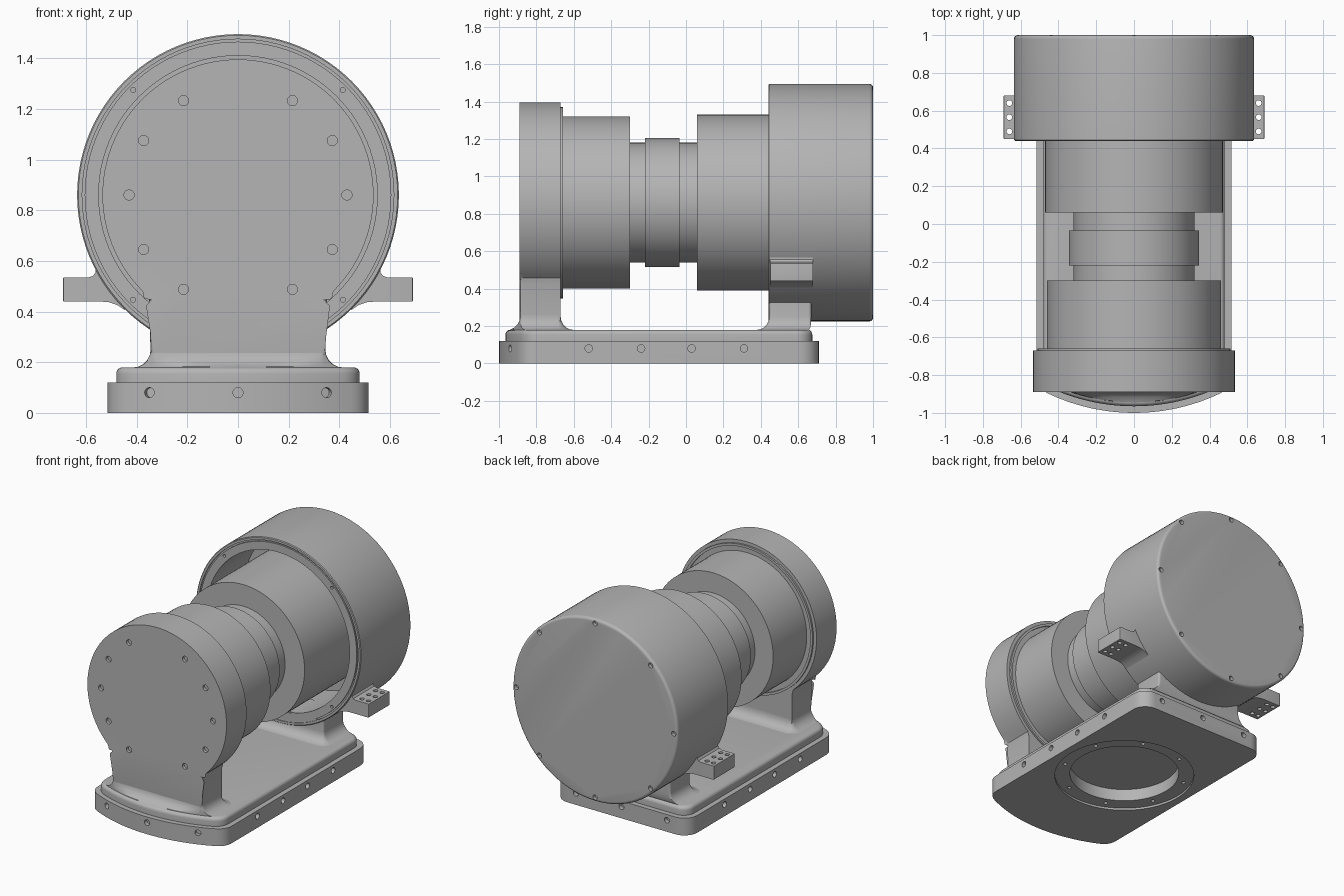
import bpy, bmesh
from math import sin, cos, pi, sqrt, radians
from mathutils import Vector

cube = bpy.data.objects.get("Cube")
if cube:
    bpy.data.objects.remove(cube, do_unlink=True)

grey = bpy.data.materials.new("machine_grey")
grey.use_nodes = True
grey.diffuse_color = (0.46, 0.46, 0.46, 1)
for node in grey.node_tree.nodes:
    if node.type == 'BSDF_PRINCIPLED':
        node.inputs["Base Color"].default_value = grey.diffuse_color

AXIS = 0.86      # height of the barrel axis
BOW = 1.06       # radius of the bowed front edge of the base
parts = []


def finish(name, bm):
    bmesh.ops.recalc_face_normals(bm, faces=bm.faces)
    mesh = bpy.data.meshes.new(name)
    bm.to_mesh(mesh)
    bm.free()
    obj = bpy.data.objects.new(name, mesh)
    bpy.context.collection.objects.link(obj)
    return obj


def loft(name, rings, bevel_rule=None, width=0.02):
    """Skin equal-length rings of points and cap both ends."""
    bm = bmesh.new()
    rows = [[bm.verts.new(p) for p in ring] for ring in rings]
    n = len(rows[0])
    for a, b in zip(rows, rows[1:]):
        for i in range(n):
            j = (i + 1) % n
            bm.faces.new((a[i], a[j], b[j], b[i]))
    bm.faces.new(rows[0])
    bm.faces.new(rows[-1])
    if bevel_rule:
        edges = [e for e in bm.edges if all(bevel_rule(v.co) for v in e.verts)]
        bmesh.ops.bevel(bm, geom=edges, offset=width, segments=4,
                        profile=0.5, affect='EDGES')
    obj = finish(name, bm)
    obj.data.materials.append(grey)
    parts.append(obj)
    return obj


def turned(name, profile, n=96):
    """Revolve (y, radius) pairs about the barrel axis."""
    return loft(name, [[(r * cos(2 * pi * i / n), y, AXIS + r * sin(2 * pi * i / n))
                        for i in range(n)] for y, r in profile])


def cut(obj, holes, n=16):
    """Sink round holes: (centre on surface, direction, radius, depth)."""
    bm = bmesh.new()
    for centre, axis, radius, depth in holes:
        turn = Vector(axis).to_track_quat('Z', 'Y').to_matrix().to_4x4()
        turn.translation = Vector(centre)
        bmesh.ops.create_cone(bm, cap_ends=True, segments=n, radius1=radius,
                              radius2=radius, depth=2 * depth, matrix=turn)
    cutter = finish("hole_cutter", bm)
    cutter.hide_render = True
    mod = obj.modifiers.new("holes", 'BOOLEAN')
    mod.operation, mod.solver, mod.object = 'DIFFERENCE', 'EXACT', cutter
    bpy.context.view_layer.objects.active = obj
    bpy.ops.object.modifier_apply(modifier=mod.name)
    bpy.data.objects.remove(cutter, do_unlink=True)


def bow(x, y0):
    return y0 + BOW - sqrt(BOW ** 2 - x ** 2)


def base_outline(inset, z):
    hx, y0, y1, r = 0.515 - inset, -1 + inset, 0.71 - inset, 0.1 - inset / 2
    w = hx - 0.07
    pts = [(w * i / 10, bow(w * i / 10, y0)) for i in range(11)]
    yf = pts[-1][1]
    for i in range(1, 9):                      # soft front corner
        t = i / 8
        pts.append(((1 - t) ** 2 * w + (1 - (1 - t) ** 2) * hx,
                    yf + 0.06 * t * (1 - t) + 0.1 * t * t))
    for i in range(9):                         # round rear corner
        a = pi / 2 * i / 8
        pts.append((hx - r + r * cos(a), y1 - r + r * sin(a)))
    return [(x, y, z) for x, y in pts] + [(-x, y, z) for x, y in reversed(pts[1:])]


# Base plate with side holes and a stepped round pocket underneath
base = loft("base_plate", [base_outline(0, 0), base_outline(0, 0.12)])
POCKET_Y = -0.1
cut(base, [((0, POCKET_Y, 0), (0, 0, 1), 0.46, 0.015)], 80)
cut(base, [((0, POCKET_Y, 0), (0, 0, 1), 0.36, 0.1)], 80)
cut(base, [((0.41 * cos(a), POCKET_Y + 0.41 * sin(a), 0.015), (0, 0, 1), 0.013, 0.03)
           for a in [pi / 8 + pi / 4 * i for i in range(8)]])
side_holes = [((s * 0.515, y, 0.08), (1, 0, 0), 0.02, 0.03)
              for s in (-1, 1) for y in (-0.52, -0.24, 0.03, 0.31)]
end_holes = [((x, y, 0.08), (x * k, 1, 0), 0.02, 0.03)
             for x in (-0.35, 0, 0.35)
             for y, k in ((bow(x, -1), -0.9), (0.71, 0))]
cut(base, side_holes + end_holes)

# Raised deck with a rounded top edge
steps = [pi / 2 * i / 5 for i in range(6)]
loft("base_deck", [base_outline(0.035, 0.12)] +
     [base_outline(0.035 + 0.025 * (1 - cos(a)), 0.155 + 0.025 * sin(a)) for a in steps])


# Pedestal feet flaring into the deck
def foot(name, y0, y1, top):
    def ring(d, z):
        hx, r, out = 0.345 + d, 0.015 + d, []
        for cx, cy, start in ((hx - r, y1 + d - r, 0), (r - hx, y1 + d - r, 1),
                              (r - hx, y0 - d + r, 2), (hx - r, y0 - d + r, 3)):
            for i in range(9):
                a = pi / 2 * (start + i / 8)
                x, y = cx + r * cos(a), cy + r * sin(a)
                out.append((x, min(max(y, bow(x, -0.945)), 0.67 - 0.2 * d), z))
            if start == 2:                     # follow the bowed front edge
                for i in range(1, 12):
                    x = (r - hx) * (1 - i / 6)
                    out.append((x, max(y0 - d, bow(x, -0.945)), z))
        return out
    flare = 0.07
    rings = [ring(flare * (1 - sin(a)), 0.179 + flare * (1 - cos(a))) for a in steps]
    loft(name, rings + [ring(0, top)])


foot("front_foot", -0.888, -0.67, 0.26)
foot("rear_foot", 0.445, 0.67, 0.325)

# Front housing: disc and neck in one outline
R, NECK = 0.535, 0.345
low = -sqrt(R ** 2 - NECK ** 2)
a0 = -0.8701
keyhole = [(NECK, 0.18), (NECK, AXIS + low - 0.025), (NECK + 0.006, AXIS + low - 0.008)]
keyhole += [(R * cos(a), AXIS + R * sin(a))
            for a in [a0 + 0.02 + (pi - 2 * a0 - 0.04) * i / 80 for i in range(81)]]
keyhole += [(-x, z) for x, z in reversed(keyhole[:3])]
front = loft("front_housing", [[(x, y, z) for x, z in keyhole] for y in (-0.89, -0.67)],
             lambda c: c.y < -0.88, 0.018)
cut(front, [((0.43 * cos(a), -0.89, AXIS + 0.43 * sin(a)), (0, 1, 0), 0.02, 0.02)
            for a in [radians(30 * i) for i in range(12) if i not in (3, 9)]])
turned("front_housing_lip", [(-0.68, 0.512), (-0.658, 0.512), (-0.658, 0.495),
                             (-0.669, 0.495)])

# Barrel sections
for name, y0, y1, r in (("front_barrel", -0.68, -0.30, 0.46),
                        ("shaft_sleeve", -0.31, 0.07, 0.32),
                        ("coupling_collar", -0.22, -0.035, 0.345),
                        ("rear_barrel", 0.06, 0.86, 0.47)):
    turned(name, [(y0, r), (y1, r)])

# Rear housing: open-fronted drum with a grooved rim
rim = [(0.98 + 0.02 * sin(a), 0.615 + 0.02 * cos(a)) for a in reversed(steps)]
rear = turned("rear_housing", rim + [(0.445, 0.635), (0.44, 0.63), (0.44, 0.615),
                                     (0.45, 0.615), (0.45, 0.605), (0.44, 0.605),
                                     (0.44, 0.55), (0.85, 0.55)])
eighths = [pi / 4 * i for i in range(8)]
cut(rear, [((0.605 * cos(a), 1, AXIS + 0.605 * sin(a)), (0, 1, 0), 0.017, 0.025)
           for a in eighths] +
          [((0.585 * cos(a), 0.44, AXIS + 0.585 * sin(a)), (0, 1, 0), 0.01, 0.02)
           for a in eighths[1::2]])

# Drilled mounting ears on both sides of the rear housing
ear = [(0.69, 0.44), (0.69, 0.535), (0.59, 0.535), (0.572, 0.541), (0.562, 0.555),
       (0.562, 0.58), (0.51, 0.58), (0.46, 0.46), (0.445, 0.405), (0.475, 0.425),
       (0.51, 0.437), (0.55, 0.44)]
for side, s in (("left", 1), ("right", -1)):
    lug = loft(side + "_mounting_ear", [[(s * x, y, z) for x, z in ear] for y in (0.45, 0.68)],
               lambda c: abs(c.x) > 0.685, 0.004)
    cut(lug, [((s * x, y, 0.49), (0, 0, 1), 0.015, 0.1)
              for x in (0.61, 0.66) for y in (0.49, 0.565, 0.64)])

# Smooth shading with crisp edges
bpy.ops.object.select_all(action='DESELECT')
for obj in parts:
    obj.select_set(True)
bpy.context.view_layer.objects.active = parts[0]
bpy.ops.object.shade_smooth_by_angle(angle=radians(30))
